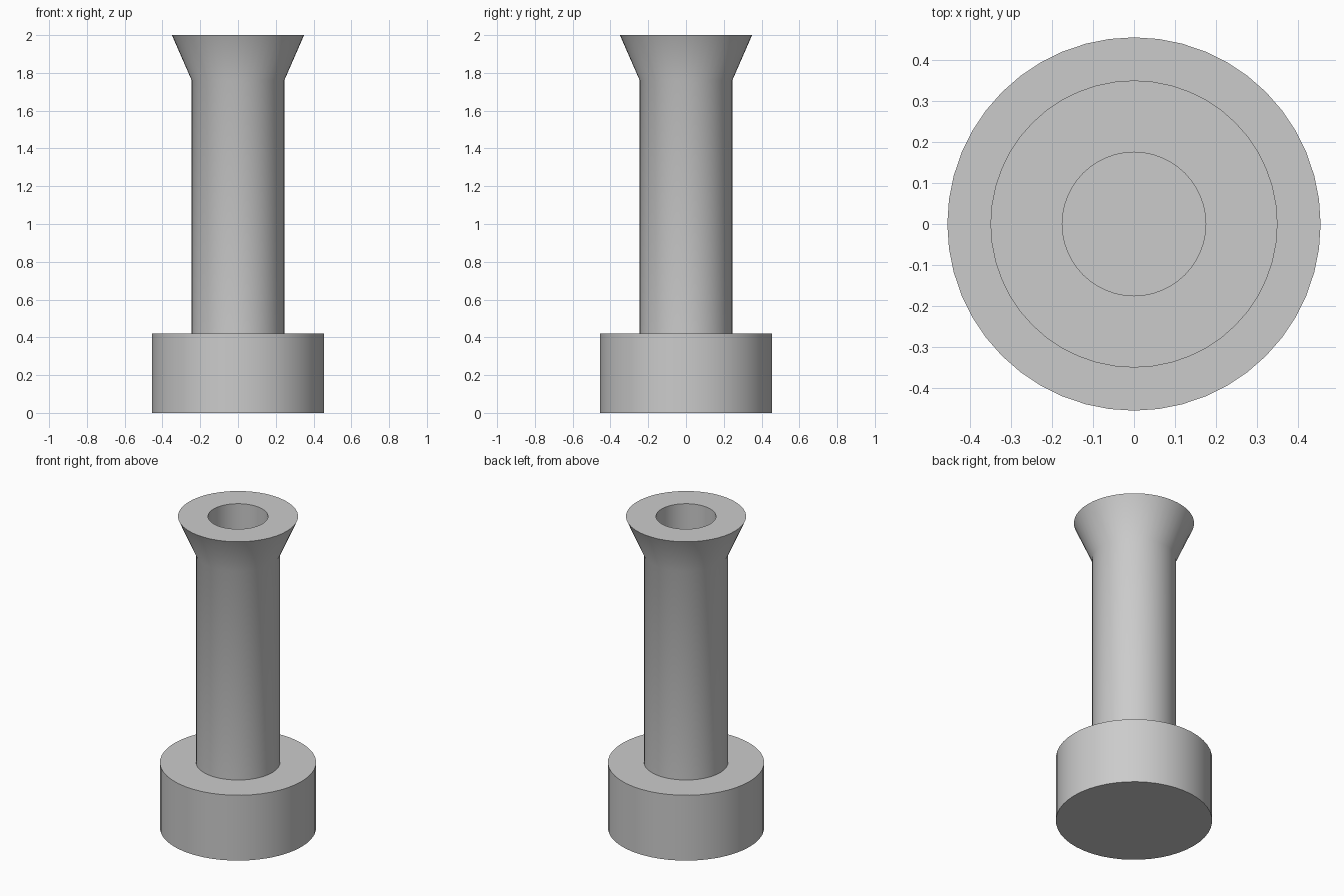
import bpy
import bmesh
from math import radians, tau
from mathutils import Matrix, Vector

cube = bpy.data.objects.get("Cube")
if cube:
    bpy.data.objects.remove(cube, do_unlink=True)

SIDES = 48

grey = bpy.data.materials.new("plain grey")
grey.use_nodes = True
colour = (0.6, 0.6, 0.6, 1)
grey.diffuse_color = colour
grey.node_tree.nodes["Principled BSDF"].inputs["Base Color"].default_value = colour


def lathe(name, profile):
    """Spin a (radius, height) profile around the z axis."""
    bm = bmesh.new()
    verts = [bm.verts.new((r, 0, z)) for r, z in profile]
    edges = [bm.edges.new(pair) for pair in zip(verts, verts[1:])]
    bmesh.ops.spin(bm, geom=verts + edges, cent=(0, 0, 0), axis=(0, 0, 1),
                   angle=tau, steps=SIDES, use_duplicate=False)
    bmesh.ops.remove_doubles(bm, verts=bm.verts, dist=0.0001)
    bmesh.ops.recalc_face_normals(bm, faces=bm.faces)
    mesh = bpy.data.meshes.new(name)
    bm.to_mesh(mesh)
    bm.free()
    mesh.materials.append(grey)
    obj = bpy.data.objects.new(name, mesh)
    bpy.context.collection.objects.link(obj)
    bpy.ops.object.select_all(action="DESELECT")
    obj.select_set(True)
    bpy.context.view_layer.objects.active = obj
    bpy.ops.object.shade_smooth_by_angle(angle=radians(30))
    return obj


BASE_TOP = 0.42

# Base disc and hollow flared column as one continuous turned shape
lathe("flared_column_with_base", [
    (0, 0), (0.455, 0), (0.455, BASE_TOP),      # base
    (0.245, BASE_TOP), (0.245, 1.76),           # shaft
    (0.35, 2), (0.175, 2),                      # flare and rim
    (0.175, BASE_TOP), (0, BASE_TOP),           # bore
])
